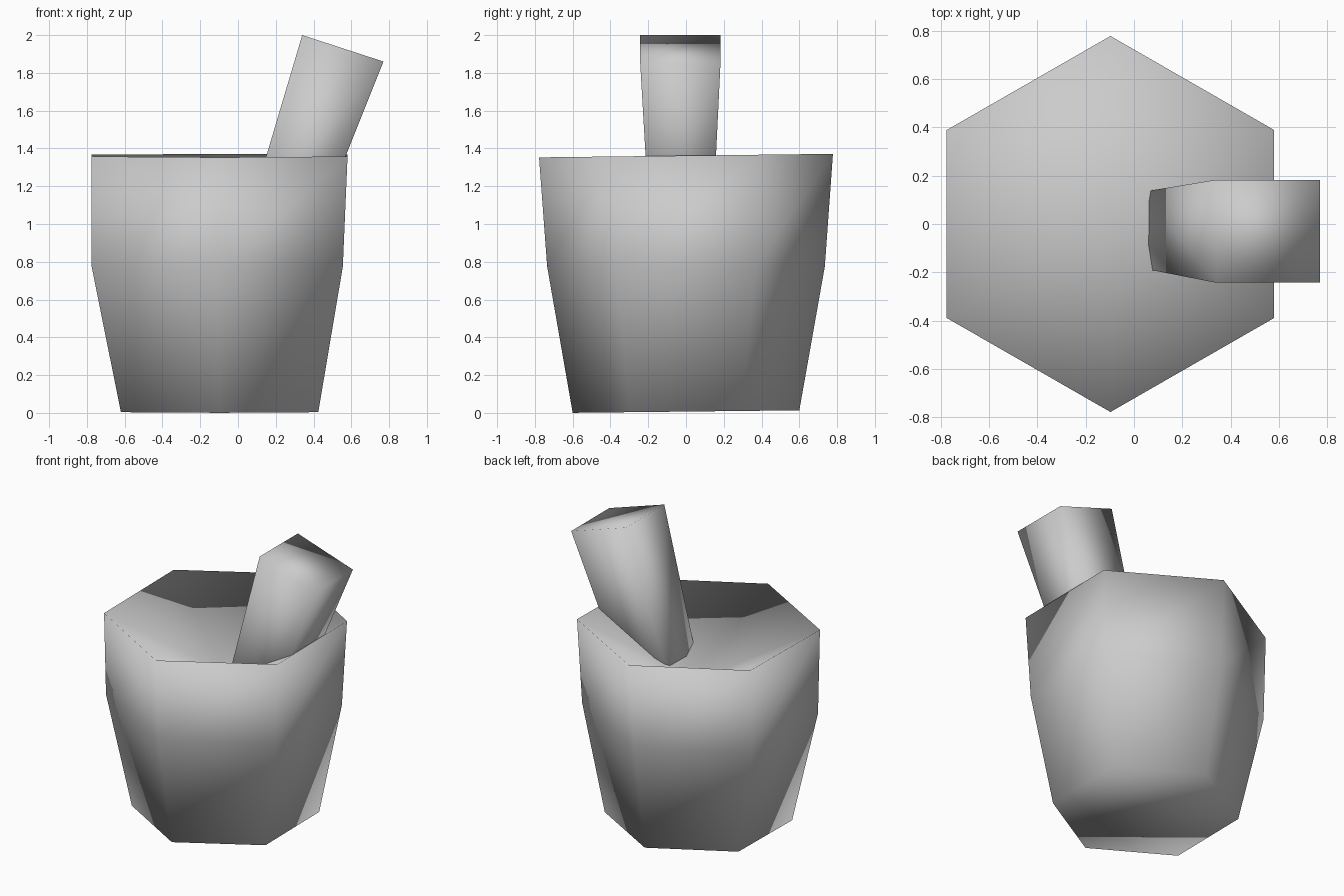
import bpy
import bmesh
from math import cos, sin, radians

default_cube = bpy.data.objects.get("Cube")
if default_cube:
    bpy.data.objects.remove(default_cube, do_unlink=True)

# One plain stone colour
stone = bpy.data.materials.new("stone_grey")
stone.use_nodes = True
colour = (0.6, 0.6, 0.6, 1)
stone.diffuse_color = colour
stone.node_tree.nodes["Principled BSDF"].inputs["Base Color"].default_value = colour


def loft(name, rings, dish=None):
    """Skin a stack of rings; close the top flat, or with a sunken point."""
    bm = bmesh.new()
    loops = [[bm.verts.new(p) for p in ring] for ring in rings]
    count = len(loops[0])
    for low, high in zip(loops, loops[1:]):
        for i in range(count):
            j = (i + 1) % count
            bm.faces.new((low[i], low[j], high[j], high[i]))
    bm.faces.new(loops[0][::-1])
    top = loops[-1]
    if dish:
        centre = bm.verts.new(dish)
        for i in range(count):
            bm.faces.new((top[i], top[(i + 1) % count], centre))
    else:
        bm.faces.new(top)
    bmesh.ops.recalc_face_normals(bm, faces=bm.faces)
    for face in bm.faces:
        face.smooth = True
    mesh = bpy.data.meshes.new(name)
    bm.to_mesh(mesh)
    bm.free()
    mesh.materials.append(stone)
    obj = bpy.data.objects.new(name, mesh)
    bpy.context.collection.objects.link(obj)
    return obj


def hexagon(x_min, x_max, y_half, z, tilt):
    """Hexagon with points toward the front and back, rising slightly to the back."""
    mid, half = (x_min + x_max) / 2, (x_max - x_min) / 2
    ring = []
    for i in range(6):
        a = radians(30 + 60 * i)
        y = y_half * sin(a)
        ring.append((mid + half * cos(a) / cos(radians(30)), y, z + tilt * y))
    return ring


def square(left, right, y_min, y_max):
    """Tilted square section from its left and right (x, z) edges."""
    (lx, lz), (rx, rz) = left, right
    return [(lx, y_min, lz), (rx, y_min, rz), (rx, y_max, rz), (lx, y_max, lz)]


# Mortar: six-sided cup with a sunken pyramid hollow
loft("mortar", [
    hexagon(-0.62, 0.425, 0.6, 0.007, 0.011),
    hexagon(-0.775, 0.555, 0.735, 0.775, 0),
    hexagon(-0.775, 0.58, 0.778, 1.362, 0.012),
], dish=(-0.0975, 0, 0.97))

# Pestle: tapered square bar leaning out over the rim
loft("pestle", [
    square((0.028, 0.95), (0.35, 0.81), -0.182, 0.132),
    square((0.34, 2.0), (0.77, 1.86), -0.243, 0.183),
])
